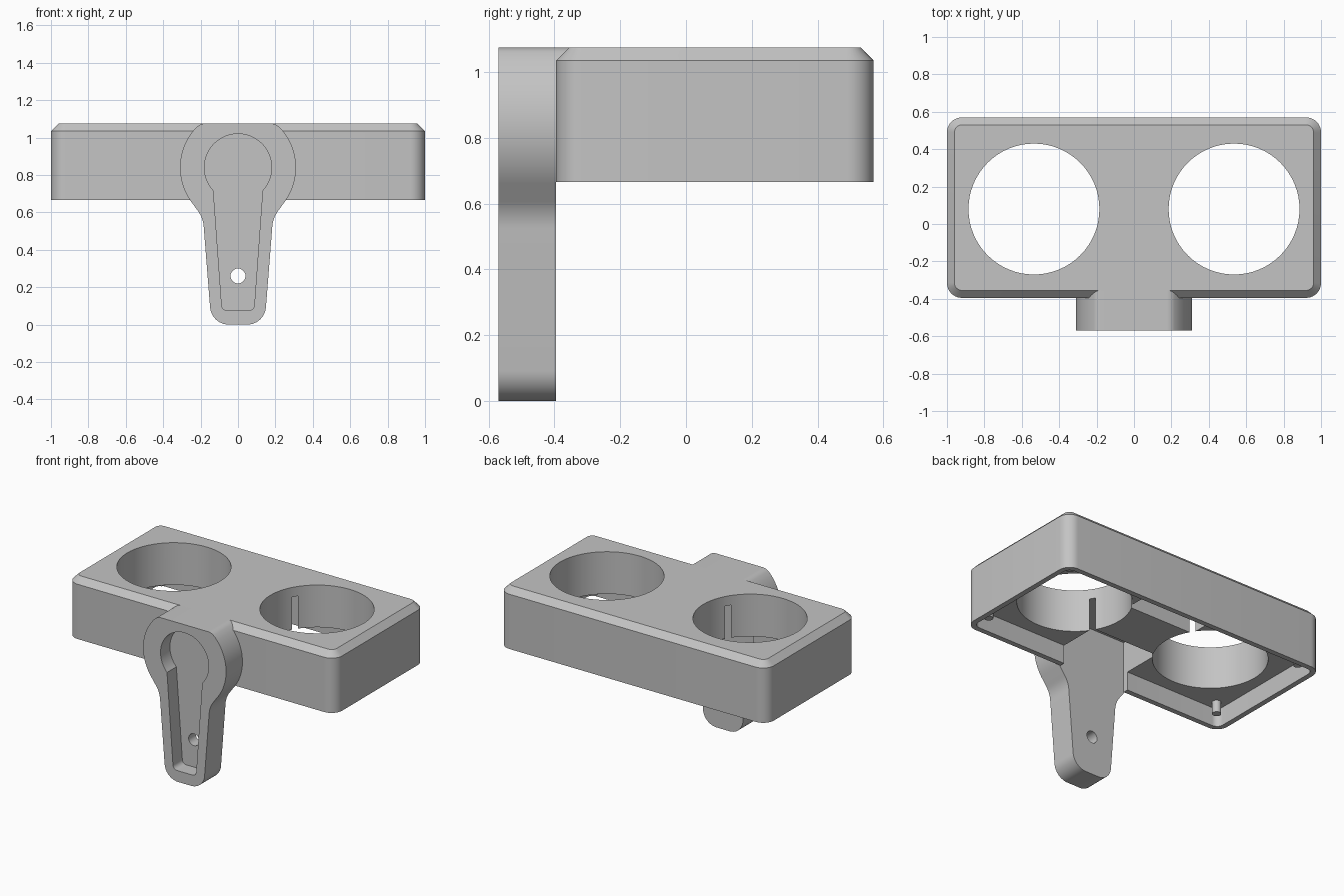
import bpy, bmesh, math
from mathutils import Vector

cube = bpy.data.objects.get("Cube")
if cube:
    bpy.data.objects.remove(cube, do_unlink=True)

grey = bpy.data.materials.new("plain_grey")
grey.use_nodes = True
grey.diffuse_color = (0.55, 0.55, 0.55, 1)
grey.node_tree.nodes["Principled BSDF"].inputs["Base Color"].default_value = grey.diffuse_color

TOP, BOTTOM, CEILING = 1.075, 0.665, 0.79
FRONT, BACK, MID_Y = -0.395, 0.57, 0.08


def arc(cx, cy, r, start, end, n=10):
    """Points on an arc, angles in degrees."""
    angles = [math.radians(start + (end - start) * i / n) for i in range(n + 1)]
    return [(cx + r * math.cos(a), cy + r * math.sin(a)) for a in angles]


def rounded_rect(x0, x1, y0, y1, r):
    pts = []
    for i, (cx, cy) in enumerate([(x1 - r, y1 - r), (x0 + r, y1 - r),
                                  (x0 + r, y0 + r), (x1 - r, y0 + r)]):
        pts += arc(cx, cy, r, i * 90, i * 90 + 90)
    return pts


def fillet(points, radii):
    """Round the corners of an open path; the end points stay sharp."""
    out = [points[0]]
    for a, b, c, r in zip(points, points[1:], points[2:], radii):
        a, b, c = Vector(a), Vector(b), Vector(c)
        u, v = (a - b).normalized(), (c - b).normalized()
        d = r / math.tan(u.angle(v) / 2)
        p, q = b + u * d, b + v * d
        centre = b + (u + v).normalized() * math.hypot(r, d)
        for i in range(9):
            w = (p - centre).lerp(q - centre, i / 8).normalized()
            out.append(tuple(centre + w * r))
    return out + [points[-1]]


def mirrored(half):
    """Close a right-hand outline with its mirror image in x."""
    return half + [(-x, z) for x, z in reversed(half) if x > 1e-5]


def loft(name, rings):
    """Solid through rings of equal point count."""
    bm = bmesh.new()
    loops = [[bm.verts.new(p) for p in ring] for ring in rings]
    n = len(loops[0])
    for low, high in zip(loops, loops[1:]):
        for i in range(n):
            j = (i + 1) % n
            bm.faces.new((low[i], low[j], high[j], high[i]))
    bm.faces.new(loops[0])
    bm.faces.new(loops[-1])
    bmesh.ops.recalc_face_normals(bm, faces=bm.faces)
    mesh = bpy.data.meshes.new(name)
    bm.to_mesh(mesh)
    bm.free()
    mesh.materials.append(grey)
    obj = bpy.data.objects.new(name, mesh)
    bpy.context.collection.objects.link(obj)
    return obj


def upright(name, outline, z0, z1):
    return loft(name, [[(x, y, z) for x, y in outline] for z in (z0, z1)])


def forward(name, outline, y0, y1):
    return loft(name, [[(x, y, z) for x, z in outline] for y in (y0, y1)])


def box(name, x0, x1, y0, y1, z0, z1):
    return upright(name, [(x0, y0), (x1, y0), (x1, y1), (x0, y1)], z0, z1)


def circle(cx, cy, r, n=64):
    return arc(cx, cy, r, 0, 360, n)[:-1]


def cut(obj, cutters):
    """Subtract the cutters, bake the result and remove them."""
    for c in cutters:
        c.hide_render = True
        mod = obj.modifiers.new("cut", "BOOLEAN")
        mod.operation, mod.solver, mod.object = "DIFFERENCE", "EXACT", c
    bpy.context.view_layer.update()
    baked = bpy.data.meshes.new_from_object(
        obj.evaluated_get(bpy.context.evaluated_depsgraph_get()))
    obj.modifiers.clear()
    obj.data = baked
    for c in cutters:
        bpy.data.objects.remove(c, do_unlink=True)


# Holder body with chamfered top edge
chamfer = 0.04
outer = rounded_rect(-1, 1, FRONT, BACK, 0.08)
inner = rounded_rect(-1 + chamfer, 1 - chamfer, FRONT + chamfer, BACK - chamfer, 0.04)
body = loft("holder_body", [
    [(x, y, BOTTOM) for x, y in outer],
    [(x, y, TOP - chamfer) for x, y in outer],
    [(x, y, TOP) for x, y in inner]])

# Underside recess, two cup holes, and front and back pockets
wall = 0.035
cut(body, [
    upright("recess_cutter", rounded_rect(-1 + wall, 1 - wall, FRONT + wall,
                                          BACK - wall, 0.045), 0.5, CEILING),
    upright("hole_cutter", circle(0.535, MID_Y, 0.35), 0.4, 1.3),
    upright("hole_cutter", circle(-0.535, MID_Y, 0.35), 0.4, 1.3),
    box("front_pocket_cutter", -0.25, 0.25, FRONT - 0.1, -0.09, 0.45, 1.01),
    box("back_pocket_cutter", -0.25, 0.25, 0.25, BACK - wall, 0.45, 1.01)])

# Hanging arm: round head, tapered shank
head_z, head_r = 0.84, 0.31
tail = fillet([(0, 0), (0.142, 0), (0.187, 0.57), (0.252, 0.66)], [0.1, 0.16])
head = arc(0, head_z, head_r, -35, 42, 24)
shoulder = fillet([head[-1], (0.2, TOP), (0, TOP)], [0.06])
arm = forward("hanging_arm", mirrored(tail[:-1] + head + shoulder[1:]), -0.57, FRONT)

# Keyhole-shaped recess and screw hole
slot = fillet([(0, 0.075), (0.085, 0.075), (0.131, 0.717)], [0.03])
keyhole = mirrored(slot[:-1] + arc(0, head_z, 0.18, -43, 90, 30))
cut(arm, [forward("keyhole_cutter", keyhole, -0.7, -0.47),
          forward("screw_cutter", circle(0, 0.26, 0.04, 32), -0.8, -0.2)])

# Bridge filling the chamfer behind the arm head
top_arc = [p for p in head if p[1] > 1.012]
bridge = forward("arm_bridge", mirrored(top_arc + shoulder[1:]), FRONT, -0.35)

# Corner pegs under the ceiling
pegs = [upright("corner_peg", circle(sx * 0.9, y, 0.028, 24), 0.71, CEILING + 0.01)
        for sx in (-1, 1) for y in (FRONT + 0.1, BACK - 0.1)]

bpy.ops.object.select_all(action="DESELECT")
for obj in [body, arm, bridge] + pegs:
    obj.select_set(True)
bpy.context.view_layer.objects.active = body
bpy.ops.object.shade_smooth_by_angle(angle=math.radians(30))
